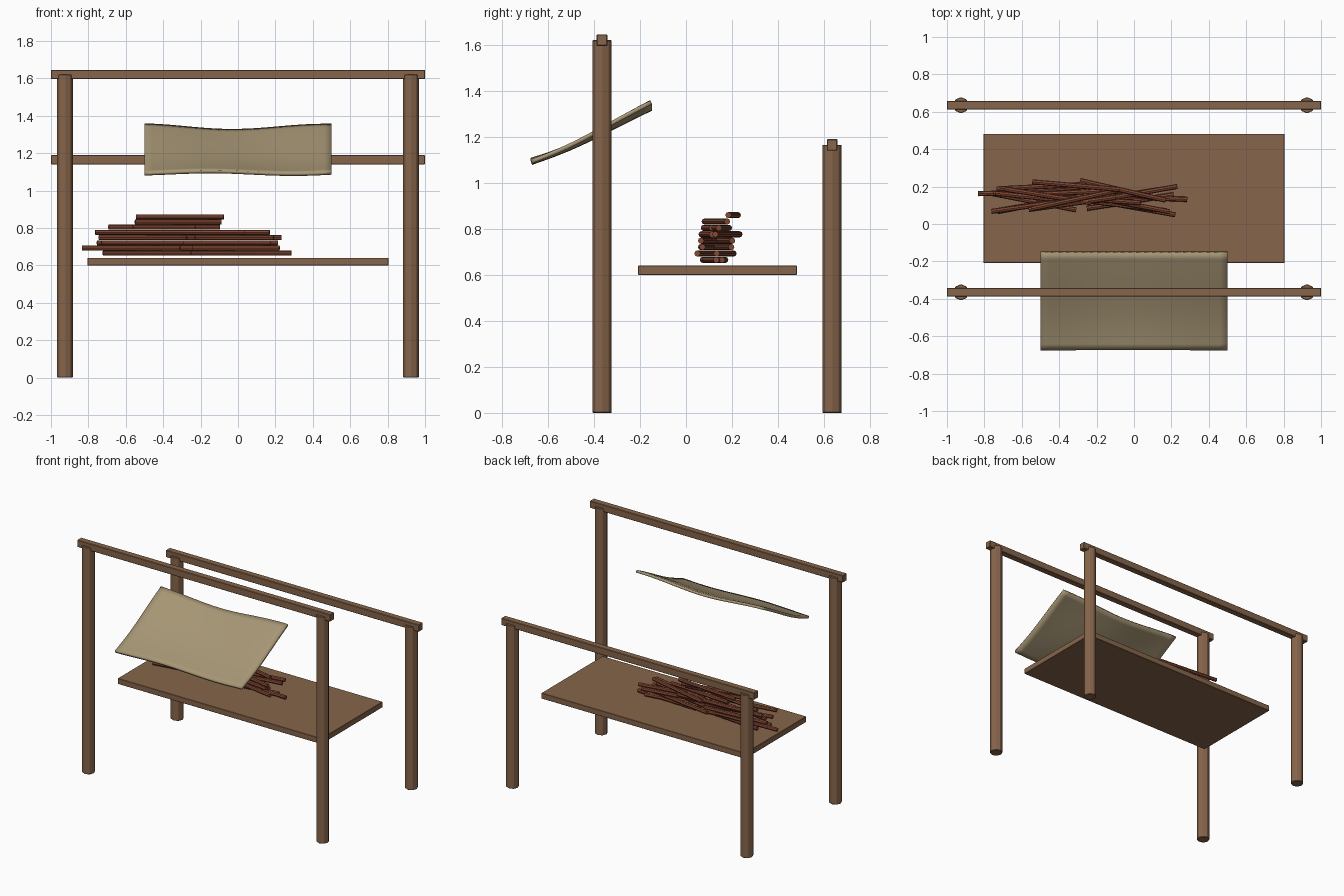
import bpy, bmesh, math
from mathutils import Vector

cube = bpy.data.objects.get("Cube")
if cube:
    bpy.data.objects.remove(cube, do_unlink=True)


def material(name, color):
    mat = bpy.data.materials.new(name)
    mat.use_nodes = True
    mat.diffuse_color = (*color, 1)
    mat.node_tree.nodes["Principled BSDF"].inputs["Base Color"].default_value = (*color, 1)
    return mat


WOOD = material("brown wood", (0.24, 0.13, 0.07))
STICK = material("red brown sticks", (0.23, 0.065, 0.033))
CLOTH = material("tan cloth", (0.39, 0.31, 0.18))


def finish(obj, name, mat):
    obj.name = name
    obj.data.materials.append(mat)
    return obj


def box(name, center, size, bevel=0.003):
    bpy.ops.mesh.primitive_cube_add(size=1, location=center)
    obj = finish(bpy.context.object, name, WOOD)
    obj.scale = size
    bpy.ops.object.transform_apply(location=False, rotation=False, scale=True)
    mod = obj.modifiers.new("soft edges", "BEVEL")
    mod.width = bevel
    mod.segments = 1
    return obj


def rod(name, start, end, radius, sides, mat):
    start, end = Vector(start), Vector(end)
    axis = end - start
    bpy.ops.mesh.primitive_cylinder_add(
        vertices=sides, radius=radius, depth=axis.length, location=(start + end) / 2)
    obj = finish(bpy.context.object, name, mat)
    if abs(axis.x) > 0:
        obj.rotation_euler = axis.to_track_quat("Z", "Y").to_euler()
    return obj


# Four octagonal posts and the two beams on them
for row, y, height in (("front", -0.365, 1.62), ("back", 0.635, 1.165)):
    for side, x in (("left", 0.925), ("right", -0.925)):
        post = rod(f"{row}_{side}_post", (x, y, 0), (x, y, height), 0.043, 8, WOOD)
        mod = post.modifiers.new("soft edges", "BEVEL")
        mod.width = 0.003
        mod.segments = 1
    box(f"{row}_beam", (0, y, height), (2, 0.046, 0.05))

# Table board
box("table_board", (0, 0.137, 0.62), (1.61, 0.69, 0.04), 0.002)

# Pile of sticks: per layer, each stick is (x centre, y centre, turn in degrees)
layers = [
    [(-.49, .11, 9), (-.45, .15, -5), (.05, .14, -2), (-.02, .12, 9)],
    [(-.6, .17, 2), (-.54, .12, -11), (-.08, .17, -9), (-.01, .09, -10)],
    [(-.5, .11, 11), (-.52, .18, 4), (-.02, .16, 9), (-.06, .1, -7)],
    [(-.51, .14, -6), (-.3, .17, 3), (0, .16, 10), (-.04, .11, -11)],
    [(-.53, .1, 8), (-.5, .2, 3), (-.06, .18, -13), (-.2, .13, -4)],
    [(-.46, .15, -9), (-.33, .11, 8)],
    [(-.32, .13, 12)],
    [(-.31, .205, -5)],
]
half = 0.235
for level, sticks in enumerate(layers):
    z = 0.665 + level * 0.0278
    for i, (x, y, turn) in enumerate(sticks):
        a = math.radians(turn)
        dx, dy = half * math.cos(a), half * math.sin(a)
        rod(f"stick_{level}_{i}", (x - dx, y - dy, z), (x + dx, y + dy, z), 0.0135, 8, STICK)

# Sagging cloth sheet, tilted towards the front
bpy.ops.mesh.primitive_grid_add(x_subdivisions=24, y_subdivisions=16, size=1)
cloth = finish(bpy.context.object, "cloth_awning", CLOTH)
for v in cloth.data.vertices:
    x, t = v.co.x, v.co.y + 0.5
    sag = -0.014 * math.sin(math.pi * t) - 0.004 * math.sin(2 * math.pi * t)
    ripple = 0.006 * math.cos(2 * math.pi * x) * (1 - 2 * t)
    ripple -= 0.006 * (math.cos(math.pi * x) + math.sin(7 * x + 2 * t))
    y = -0.672 + 0.52 * t
    v.co = (x, y, 1.097 + 0.242 * t + sag + ripple)
mod = cloth.modifiers.new("thickness", "SOLIDIFY")
mod.thickness = 0.018
mod.offset = 0
bpy.ops.object.shade_smooth_by_angle(angle=math.radians(35))
